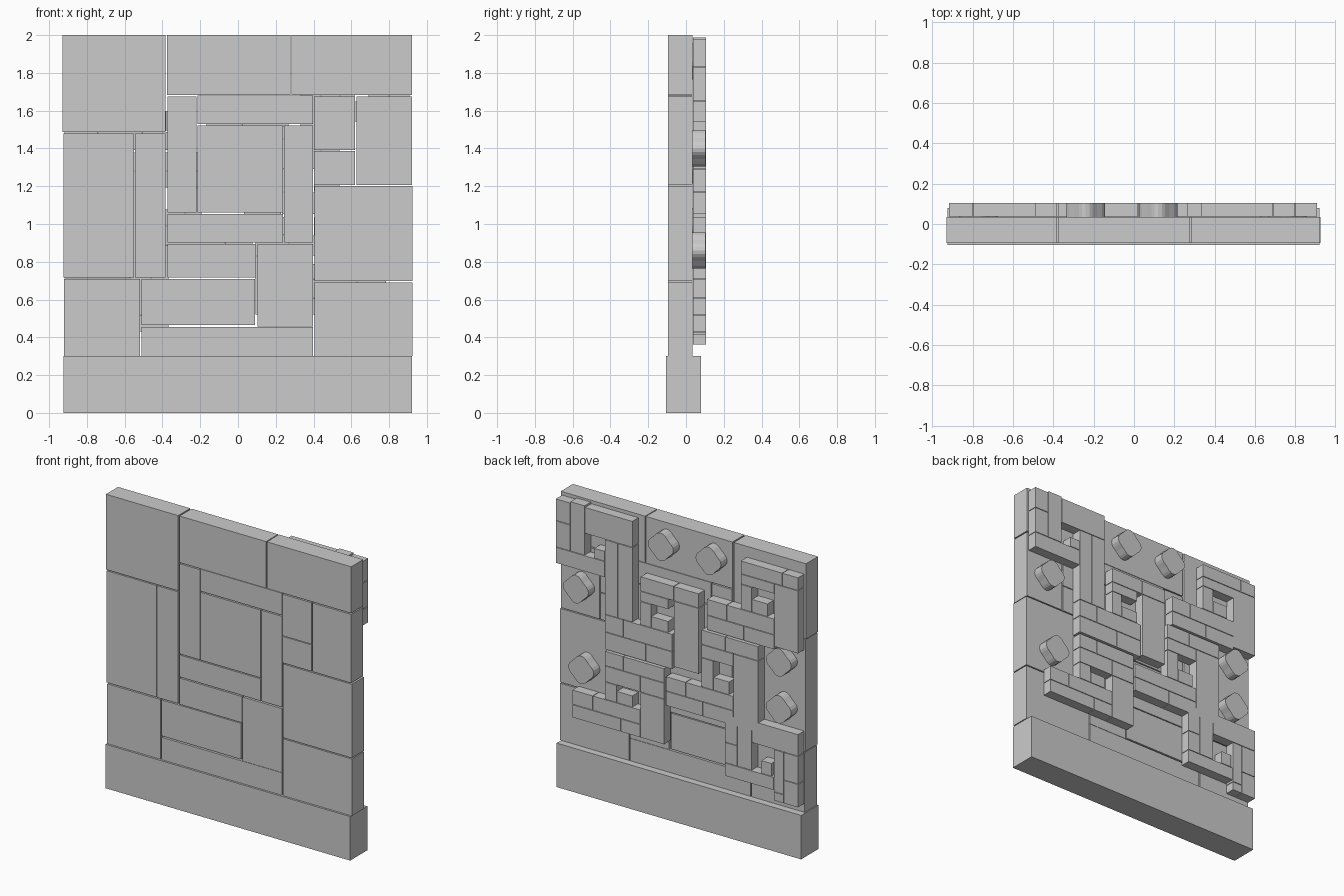
import bpy, bmesh
from math import cos, sin, pi

GAP = 0.004   # open joint between neighbouring stones


def add_mesh(name, bm):
    bmesh.ops.recalc_face_normals(bm, faces=bm.faces)
    me = bpy.data.meshes.new(name)
    bm.to_mesh(me)
    bm.free()
    ob = bpy.data.objects.new(name, me)
    bpy.context.collection.objects.link(ob)
    return ob


def block(name, x0, x1, z0, z1, y0, y1):
    bm = bmesh.new()
    bmesh.ops.create_cube(bm, size=1)
    bmesh.ops.scale(bm, vec=(x1 - x0, y1 - y0, z1 - z0), verts=bm.verts)
    bmesh.ops.translate(bm, vec=((x0 + x1) / 2, (y0 + y1) / 2, (z0 + z1) / 2), verts=bm.verts)
    return add_mesh(name, bm)


def slab(x0, x1, z0, z1):
    block("wall_slab", x0, x1, z0, z1, -0.095, 0.035)


def bricks(name, *boxes):
    h = GAP / 2
    for x0, x1, z0, z1 in boxes:
        block(name, x0 + h, x1 - h, z0 + h, z1 - h, 0.038, 0.105)


def boss(x, z, r=0.088):
    # lobed round stud standing on the back face
    n = 32
    bm = bmesh.new()
    ring = []
    for i in range(n):
        a = 2 * pi * i / n
        q = r + 0.008 * cos(4 * a)
        ring.append(bm.verts.new((x + q * cos(a), 0.033, z + q * sin(a))))
    f = bm.faces.new(ring)
    ext = bmesh.ops.extrude_face_region(bm, geom=[f], use_keep_orig=True)
    top = [v for v in ext["geom"] if isinstance(v, bmesh.types.BMVert)]
    bmesh.ops.translate(bm, vec=(0, 0.07, 0), verts=top)
    add_mesh("round_boss", bm)


# base beam
block("base_beam", -0.925, 0.92, 0, 0.3, -0.105, 0.08)

# wall slabs: top course and right side
slab(-0.93, -0.385, 1.487, 2.0)
slab(-0.375, 0.278, 1.683, 2.0)
slab(0.284, 0.92, 1.683, 2.0)
slab(0.402, 0.62, 1.392, 1.675)
slab(0.402, 0.62, 1.207, 1.387)
slab(0.627, 0.92, 1.207, 1.675)
slab(0.405, 0.925, 0.697, 1.2)
slab(0.405, 0.925, 0.302, 0.69)
# left side
slab(-0.925, -0.55, 0.718, 1.48)
slab(-0.545, -0.385, 0.718, 1.48)
slab(-0.92, -0.52, 0.302, 0.71)
# central pinwheel
slab(-0.215, 0.397, 1.53, 1.68)
slab(-0.373, -0.22, 1.06, 1.675)
slab(-0.215, 0.238, 1.06, 1.522)
slab(0.244, 0.397, 0.903, 1.522)
slab(-0.373, 0.238, 0.903, 1.053)
# lower pinwheel
slab(-0.373, 0.096, 0.716, 0.895)
slab(-0.512, 0.09, 0.465, 0.71)
slab(0.102, 0.397, 0.457, 0.893)
slab(-0.512, 0.397, 0.302, 0.455)

# raised spiral at upper +x corner
bricks("spiral_upper_corner",
       (0.80, 0.91, 1.83, 1.98), (0.80, 0.91, 1.65, 1.83), (0.69, 0.80, 1.65, 1.99),
       (0.33, 0.69, 1.80, 1.98), (0.54, 0.91, 1.54, 1.65), (0.54, 0.62, 1.65, 1.72),
       (0.44, 0.54, 1.29, 1.80), (0.33, 0.44, 1.29, 1.80))

# central spiral
bricks("spiral_centre",
       (0.02, 0.27, 1.52, 1.62), (-0.17, 0.02, 1.52, 1.62), (0.06, 0.27, 1.45, 1.52),
       (0.19, 0.27, 1.29, 1.45), (0.06, 0.19, 1.29, 1.37), (-0.17, 0.02, 1.07, 1.52),
       (0.40, 0.54, 1.17, 1.29), (0.03, 0.40, 1.17, 1.29),
       (0.23, 0.54, 1.05, 1.17), (0.03, 0.23, 1.05, 1.17))

# lower spiral on the +x side
bricks("spiral_lower",
       (0.40, 0.54, 0.94, 1.04), (0.09, 0.40, 0.94, 1.04),
       (0.27, 0.54, 0.83, 0.94), (0.09, 0.27, 0.83, 0.94),
       (0.45, 0.54, 0.71, 0.83), (0.33, 0.45, 0.71, 0.79), (0.09, 0.27, 0.52, 0.83),
       (0.63, 0.785, 0.61, 0.71), (0.27, 0.63, 0.61, 0.71),
       (0.42, 0.785, 0.52, 0.61), (0.27, 0.42, 0.52, 0.61))

# spiral on the -x side of centre
bricks("spiral_side",
       (-0.37, -0.19, 1.28, 1.38), (-0.62, -0.37, 1.28, 1.38), (-0.43, -0.19, 1.19, 1.28),
       (-0.28, -0.19, 0.99, 1.19), (-0.40, -0.28, 0.99, 1.08), (-0.62, -0.43, 0.79, 1.28),
       (-0.07, 0.08, 0.89, 0.99), (-0.43, -0.07, 0.89, 0.99),
       (-0.20, 0.08, 0.79, 0.89), (-0.43, -0.20, 0.79, 0.89))

# spiral at upper -x corner
bricks("spiral_opposite_corner",
       (-0.80, -0.485, 1.84, 1.93), (-0.92, -0.80, 1.84, 1.93), (-0.74, -0.485, 1.77, 1.84),
       (-0.57, -0.485, 1.60, 1.77), (-0.69, -0.57, 1.60, 1.69), (-0.92, -0.74, 1.41, 1.84),
       (-0.38, -0.23, 1.49, 1.60), (-0.74, -0.38, 1.49, 1.60),
       (-0.51, -0.23, 1.39, 1.49), (-0.74, -0.51, 1.39, 1.49))

# spiral at lower -x corner
bricks("spiral_bottom_corner",
       (-0.46, -0.365, 0.66, 0.85), (-0.46, -0.365, 0.52, 0.66), (-0.57, -0.46, 0.52, 0.85),
       (-0.92, -0.57, 0.71, 0.86), (-0.735, -0.365, 0.43, 0.52), (-0.72, -0.64, 0.52, 0.61),
       (-0.81, -0.735, 0.42, 0.71), (-0.81, -0.735, 0.36, 0.42),
       (-0.92, -0.81, 0.52, 0.71), (-0.92, -0.81, 0.36, 0.52))

# round bosses
for x, z in ((0.12, 1.86), (-0.24, 1.86), (0.76, 1.40), (0.72, 0.86), (-0.77, 1.31), (-0.77, 0.99)):
    boss(x, z)
